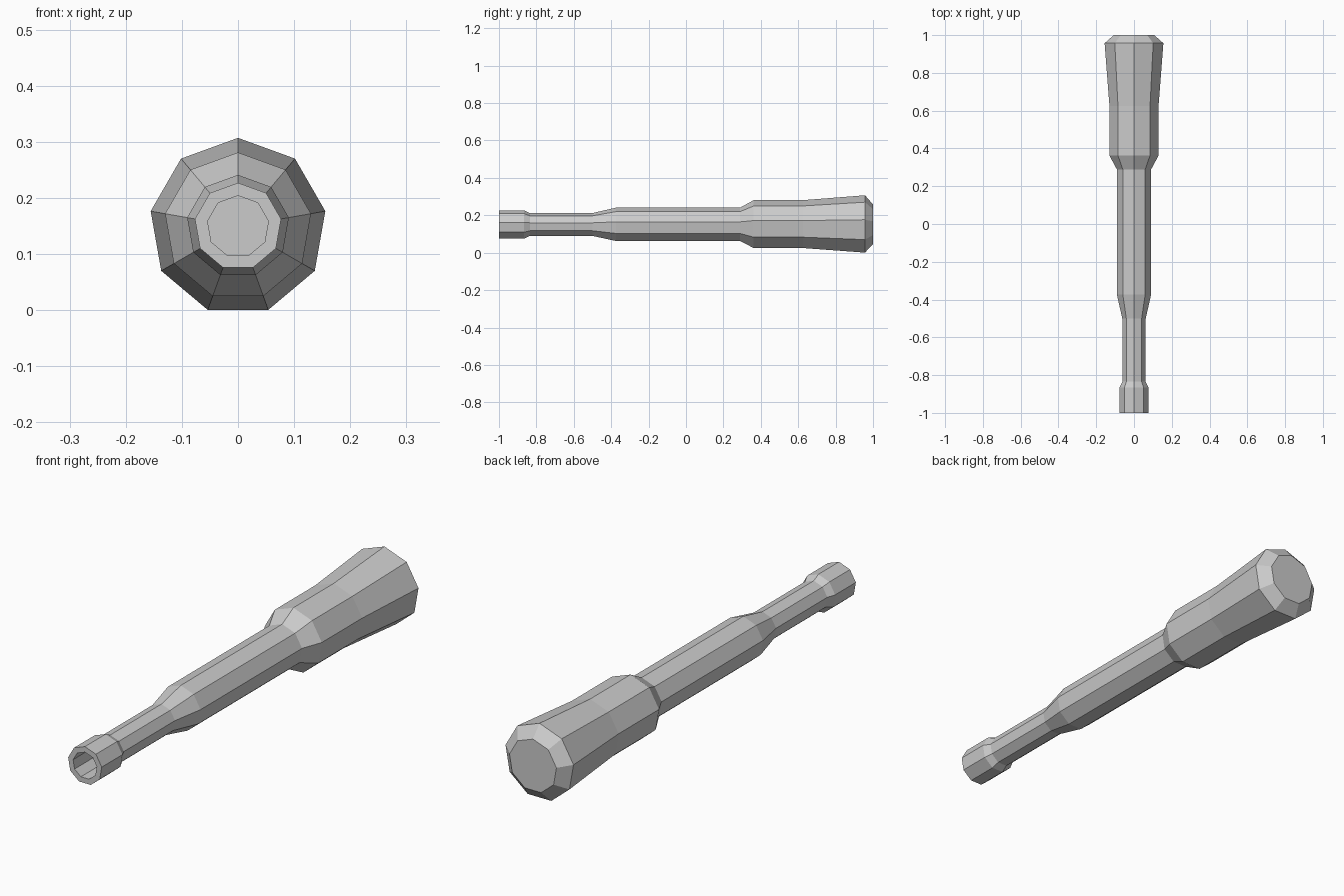
import bpy, bmesh
from math import sin, cos, tau

if "Cube" in bpy.data.objects:
    bpy.data.objects.remove(bpy.data.objects["Cube"])

SIDES = 9
AXIS_Z = 0.149

# (y, radius) from the socket floor, out of the bore, along the tool to the butt
PROFILE = [
    (-0.87, 0.055), (-1.0, 0.055),                    # socket bore
    (-1.0, 0.078), (-0.865, 0.078), (-0.835, 0.063),  # socket head
    (-0.50, 0.063), (-0.374, 0.092), (0.289, 0.092),  # stepped shaft
    (0.362, 0.132), (0.626, 0.132),                   # grip
    (0.957, 0.158), (1.0, 0.109),                     # flared end and chamfer
]


def lathe(name, profile):
    """Nine-sided lathe along y, vertex at the top, capped at both ends."""
    bm = bmesh.new()
    rings = [[bm.verts.new((r * sin(tau * i / SIDES), y, AXIS_Z + r * cos(tau * i / SIDES)))
              for i in range(SIDES)] for y, r in profile]
    for a, b in zip(rings, rings[1:]):
        for i in range(SIDES):
            j = (i + 1) % SIDES
            bm.faces.new((a[i], a[j], b[j], b[i]))
    bm.faces.new(rings[0])
    bm.faces.new(rings[-1])
    bmesh.ops.recalc_face_normals(bm, faces=bm.faces)
    mesh = bpy.data.meshes.new(name)
    bm.to_mesh(mesh)
    bm.free()
    obj = bpy.data.objects.new(name, mesh)
    bpy.context.collection.objects.link(obj)
    return obj


# One continuous body: socket, shaft and handle
lathe("socket_driver", PROFILE)
